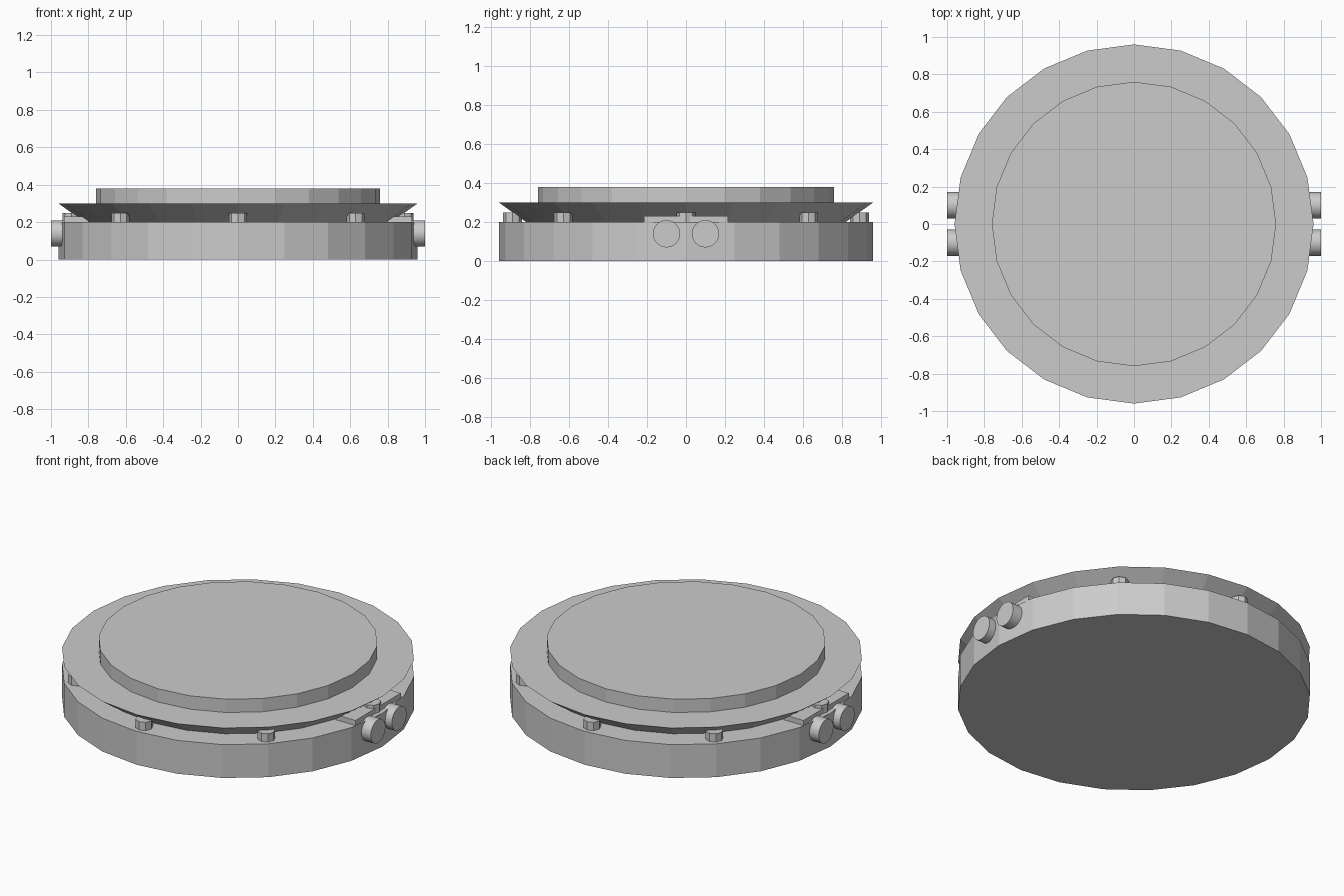
import bpy
from math import pi, cos, sin

if "Cube" in bpy.data.objects:
    bpy.data.objects.remove(bpy.data.objects["Cube"])


def disc(name, r_bottom, r_top, z0, z1, sides=24, xy=(0, 0)):
    bpy.ops.mesh.primitive_cone_add(vertices=sides, radius1=r_bottom, radius2=r_top,
                                    depth=z1 - z0, location=(*xy, (z0 + z1) / 2))
    bpy.context.object.name = name
    return bpy.context.object


# Stacked body: base, flared collar, raised top
disc("base", 0.96, 0.96, 0.0, 0.20)
disc("flared_collar", 0.82, 0.96, 0.20, 0.30)
disc("top_plate", 0.76, 0.76, 0.30, 0.38)

# Ring of eight studs in the gap under the collar
for i in range(8):
    a = i * pi / 4
    stud = disc("stud", 0.048, 0.048, 0.19, 0.25, 8, (0.89 * cos(a), 0.89 * sin(a)))
    stud.rotation_euler.z = a

# Side fittings: a flat bracket with two round ports on each side
for side in (-1, 1):
    bpy.ops.mesh.primitive_cube_add(size=1, location=(side * 0.865, 0, 0.215))
    bracket = bpy.context.object
    bracket.name = "bracket"
    bracket.scale = (0.13, 0.43, 0.03)
    for y in (-0.1, 0.1):
        bpy.ops.mesh.primitive_cylinder_add(vertices=32, radius=0.07, depth=0.12,
                                            location=(side * 0.94, y, 0.14),
                                            rotation=(0, pi / 2, 0))
        bpy.context.object.name = "port"
        bpy.ops.object.shade_smooth_by_angle()
